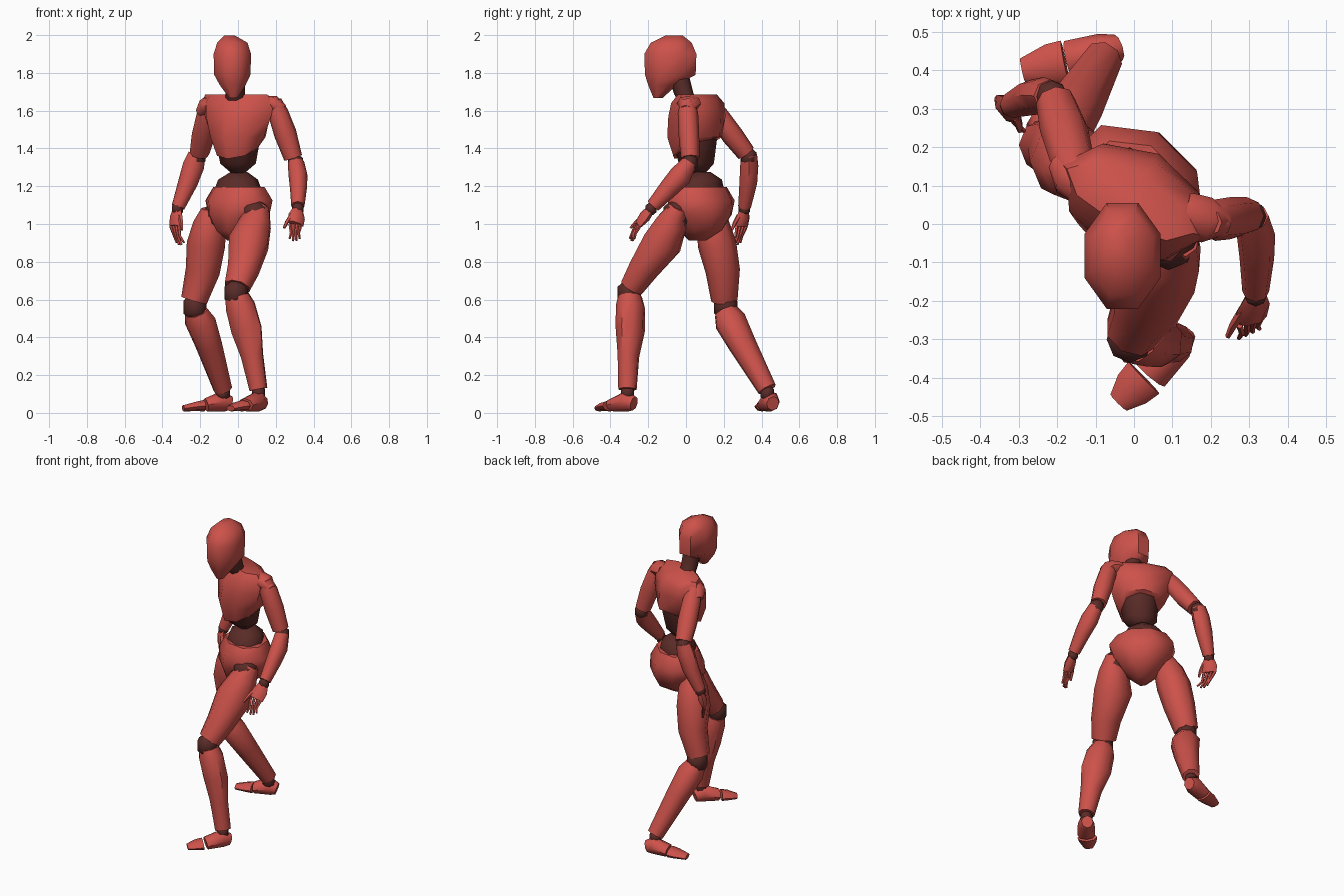
import bpy, bmesh, math
from mathutils import Vector


def material(name, color):
    m = bpy.data.materials.new(name)
    m.diffuse_color = color
    return m


RED = material("red_shell", (0.61, 0.084, 0.069, 1))
DARK = material("dark_joint", (0.10, 0.024, 0.02, 1))


def loft(name, rings, mat=RED, yaw=0, sides=8, level=False, lift=0, flat_front=False):
    """Skin rings (x, y, z, half_width, half_depth); level rings stay horizontal.
    lift raises the back of the first ring and lowers its front."""
    bm = bmesh.new()
    pts = [Vector(r[:3]) for r in rings]
    lat = Vector((math.cos(math.radians(yaw)), math.sin(math.radians(yaw)), 0))
    phase = 0.5 if flat_front else 0
    grow = 1 / math.cos(math.pi / sides) if flat_front else 1
    loops = []
    for i, r in enumerate(rings):
        t = (pts[min(i + 1, len(pts) - 1)] - pts[max(i - 1, 0)]).normalized()
        if level:
            t = Vector((0, 0, 1))
        u = (lat - t * lat.dot(t)).normalized()
        v = t.cross(u)
        loop = []
        for k in range(sides):
            a = math.tau * (k + phase) / sides
            p = pts[i] + (u * math.cos(a) * r[3] + v * math.sin(a) * r[4]) * grow
            p.z += lift * math.sin(a) * (i == 0)
            loop.append(bm.verts.new(p))
        loops.append(loop)
    for p, q in zip(loops, loops[1:]):
        for k in range(sides):
            j = (k + 1) % sides
            bm.faces.new((p[k], p[j], q[j], q[k]))
    bm.faces.new(loops[0][::-1])
    bm.faces.new(loops[-1])
    bmesh.ops.recalc_face_normals(bm, faces=bm.faces[:])
    me = bpy.data.meshes.new(name)
    bm.to_mesh(me)
    bm.free()
    me.materials.append(mat)
    me.shade_smooth()
    me.set_sharp_from_angle(angle=math.radians(50))
    ob = bpy.data.objects.new(name, me)
    bpy.context.collection.objects.link(ob)
    return ob


def joint(name, c, r):
    """Dark faceted ball."""
    x, y, z = c
    loft(name, [(x, y, z + r * math.sin(a), r * math.cos(a), r * math.cos(a))
                for a in (-1.2, -0.5, 0.5, 1.2)], DARK, level=True)


# Head and neck
loft("head", [(-.025, -.148, 1.667, .022, .024), (-.028, -.125, 1.735, .068, .075),
              (-.03, -.083, 1.79, .096, .134), (-.03, -.083, 1.90, .099, .138),
              (-.03, -.078, 1.96, .080, .108), (-.045, -.062, 1.998, .028, .045)],
     level=True, flat_front=True)
loft("neck", [(-.01, .02, 1.64, .058, .055), (-.015, -.012, 1.69, .052, .052),
              (-.02, -.035, 1.77, .055, .055)], DARK, level=True)

# Torso, twisting from chest to hips
loft("chest", [(0, .045, 1.40, .115, .12), (0, .045, 1.46, .155, .15),
               (0, .058, 1.57, .197, .14), (0, .062, 1.64, .212, .115),
               (-.01, .06, 1.685, .185, .07)], yaw=-27, level=True, lift=.055)
loft("ribs", [(0, .07, 1.265, .03, .03), (0, .055, 1.32, .10, .09),
              (0, .045, 1.45, .115, .125)], DARK, yaw=-35, level=True)
loft("belly", [(0, .07, 1.05, .12, .09), (0, .075, 1.17, .145, .115),
               (0, .085, 1.235, .11, .10), (.005, .085, 1.275, .045, .045)],
     DARK, yaw=-45, level=True)
loft("pelvis", [(-.01, .06, .912, .035, .05), (0, .075, .965, .10, .12),
                (.005, .08, 1.05, .165, .155), (.005, .08, 1.125, .19, .148),
                (.005, .08, 1.195, .145, .115)], yaw=-45, level=True, flat_front=True)

# Front (left) leg
joint("left_hip", (.09, -.05, 1.05), .08)
loft("left_thigh", [(.125, -.04, 1.09, .045, .05), (.095, -.075, 1.01, .088, .085),
                    (.056, -.125, .90, .115, .108), (.028, -.225, .76, .09, .083),
                    (-.006, -.285, .665, .073, .066)], yaw=-30)
joint("left_knee", (-.01, -.30, .635), .07)
loft("left_shin", [(-.005, -.295, .615, .068, .063), (.012, -.295, .565, .084, .076),
                   (.045, -.295, .44, .09, .074), (.075, -.305, .30, .064, .056),
                   (.108, -.31, .125, .049, .051)], yaw=-30)
joint("left_ankle", (.108, -.31, .105), .04)
loft("left_foot", [(.13, -.275, .05, .035, .038), (.105, -.315, .062, .05, .056),
                   (.04, -.39, .042, .052, .035)], yaw=-35)
loft("left_toes", [(.026, -.40, .038, .058, .03), (-.005, -.43, .034, .052, .025),
                   (-.04, -.465, .024, .03, .016)], yaw=-40)

# Rear (right) leg
joint("right_hip", (-.105, .12, 1.04), .08)
loft("right_thigh", [(-.145, .125, 1.08, .05, .05), (-.15, .14, 1.0, .088, .088),
                     (-.17, .165, .89, .102, .102), (-.187, .195, .75, .094, .088),
                     (-.233, .203, .595, .072, .068)], yaw=-45)
joint("right_knee", (-.228, .21, .56), .07)
loft("right_shin", [(-.22, .212, .535, .068, .062), (-.20, .235, .485, .09, .08),
                    (-.155, .30, .36, .077, .07), (-.08, .43, .125, .052, .05)], yaw=-60)
joint("right_ankle", (-.08, .43, .105), .042)
loft("right_foot", [(-.04, .46, .05, .035, .038), (-.08, .447, .062, .05, .056),
                    (-.17, .425, .042, .053, .035)], yaw=-75)
loft("right_toes", [(-.18, .423, .038, .056, .03), (-.22, .415, .034, .054, .025),
                    (-.29, .40, .024, .032, .016)], yaw=-75)

# Forward (left) arm
loft("left_shoulder", [(.13, .03, 1.64, .055, .04), (.19, .01, 1.635, .06, .045),
                       (.238, .0, 1.605, .03, .028)], yaw=90)
loft("left_upper_arm", [(.195, .005, 1.655, .035, .035), (.212, .01, 1.59, .054, .054),
                        (.25, .015, 1.48, .06, .055), (.292, .022, 1.35, .049, .049)])
joint("left_elbow", (.305, .02, 1.325), .046)
loft("left_forearm", [(.307, .018, 1.325, .044, .042), (.318, -.03, 1.255, .05, .06),
                      (.32, -.09, 1.19, .045, .052), (.317, -.175, 1.095, .035, .037)])

# Trailing (right) arm
loft("right_shoulder", [(-.12, .10, 1.635, .055, .04), (-.165, .13, 1.625, .06, .048),
                        (-.195, .16, 1.59, .035, .03)], yaw=60)
loft("right_upper_arm", [(-.155, .13, 1.64, .04, .04), (-.162, .17, 1.575, .058, .055),
                         (-.182, .245, 1.47, .063, .058), (-.204, .318, 1.375, .052, .05)])
joint("right_elbow", (-.215, .332, 1.355), .048)
loft("right_forearm", [(-.217, .334, 1.37, .046, .042), (-.235, .335, 1.31, .057, .048),
                       (-.265, .33, 1.22, .052, .047), (-.317, .31, 1.09, .035, .034)])


def hand(side, wrist, knuckle, tip, yaw):
    """Palm, four bent fingers and a thumb; positive local width is the thumb side."""
    w, k, t = Vector(wrist), Vector(knuckle), Vector(tip)
    lat = Vector((math.cos(math.radians(yaw)), math.sin(math.radians(yaw)), 0))
    joint(side + "_wrist", wrist, .034)
    loft(side + "_palm", [(*w, .028, .022), (*w.lerp(k, .5), .046, .028),
                          (*k, .044, .018)], yaw=yaw, sides=6)
    for i in range(4):
        off = lat * (i - 1.5) * .022
        end = t + off * .9 + Vector((0, 0, .012 * (i % 3 == 0)))
        mid = k.lerp(end, .5) + (k - w) * .12 + off * .2
        loft(f"{side}_finger_{i + 1}", [(*(k + off), .009, .009), (*mid, .008, .008),
                                        (*end, .006, .006)], yaw=yaw, sides=5)
    base = w.lerp(k, .4) + lat * .03
    loft(side + "_thumb", [(*base, .014, .014), (*(base + lat * .022 + (k - w) * .45), .011, .011),
                           (*(base + lat * .034 + (k - w) * .85), .007, .007)],
         yaw=yaw + 90, sides=5)


hand("left", (.317, -.185, 1.08), (.305, -.25, 1.0), (.30, -.285, .91), 205)
hand("right", (-.32, .308, 1.08), (-.335, .295, .99), (-.305, .265, .89), -50)
